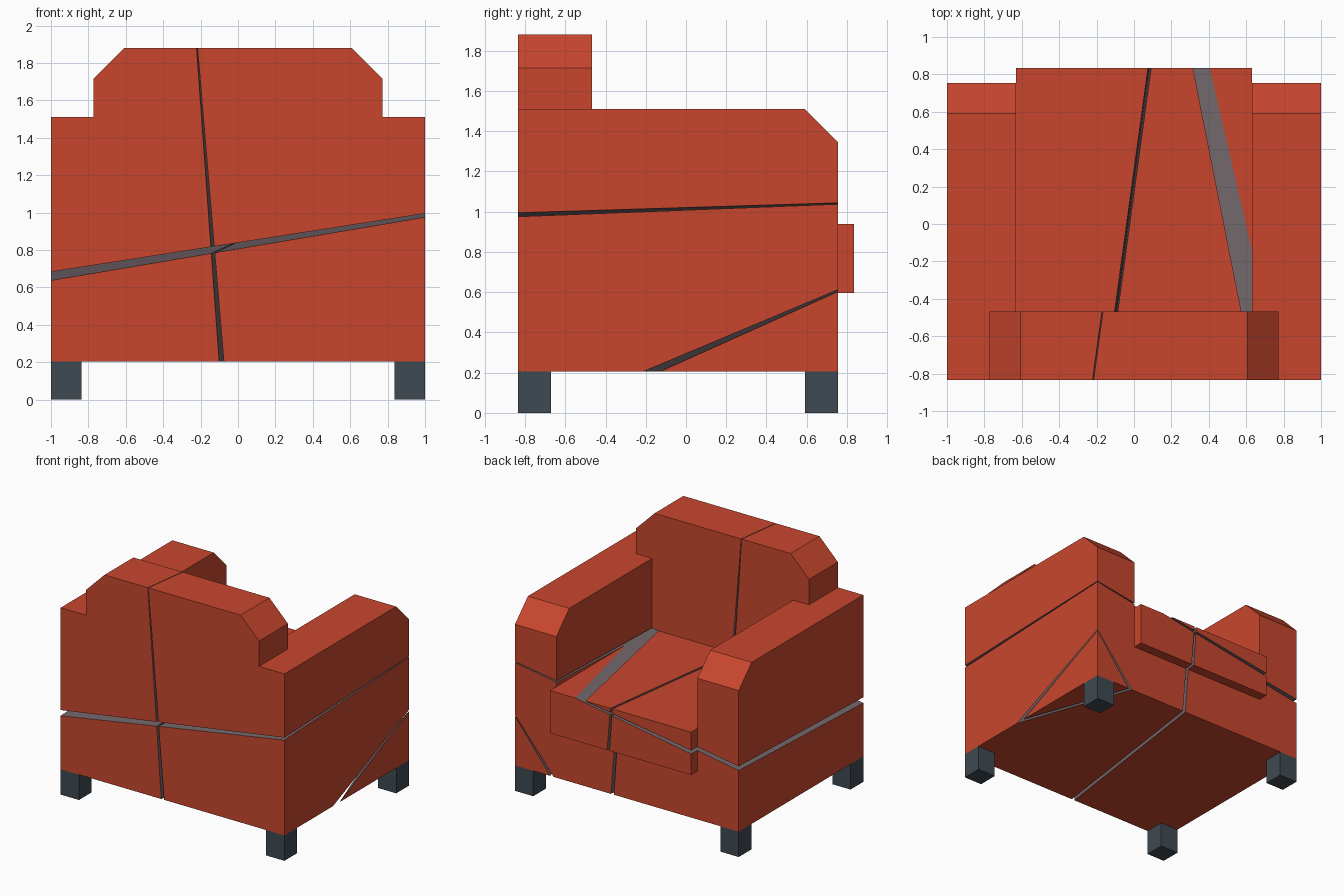
import bpy, bmesh
from mathutils import Vector

if "Cube" in bpy.data.objects:
    bpy.data.objects.remove(bpy.data.objects["Cube"])


def material(name, rgb):
    m = bpy.data.materials.new(name)
    m.diffuse_color = (*rgb, 1)
    m.use_nodes = True
    m.node_tree.nodes["Principled BSDF"].inputs["Base Color"].default_value = m.diffuse_color
    return m


RED = material("red fabric", (0.58, 0.062, 0.027))
GREY = material("grey stuffing", (0.175, 0.14, 0.155))
SLATE = material("slate legs", (0.05, 0.068, 0.085))

X, BACK, FRONT, BOTTOM, ARM_TOP = 1.0, -0.835, 0.755, 0.205, 1.51
INNER, REST, SEAT_Z, CHAMFER = 0.63, -0.467, 0.94, 0.165


def prism(name, profile, axis, lo, hi, mat):
    """Extrude a 2D profile along x (profile in y,z) or y (profile in x,z)."""
    bm = bmesh.new()
    place = (lambda p: (lo, p[0], p[1])) if axis == "x" else (lambda p: (p[0], lo, p[1]))
    face = bm.faces.new([bm.verts.new(place(p)) for p in profile])
    out = bmesh.ops.extrude_face_region(bm, geom=[face])["geom"]
    step = Vector((hi - lo, 0, 0)) if axis == "x" else Vector((0, hi - lo, 0))
    bmesh.ops.translate(bm, vec=step, verts=[v for v in out if isinstance(v, bmesh.types.BMVert)])
    bmesh.ops.recalc_face_normals(bm, faces=bm.faces)
    return finish(name, bm, [mat])


def finish(name, bm, mats):
    me = bpy.data.meshes.new(name)
    bm.to_mesh(me)
    bm.free()
    for m in mats:
        me.materials.append(m)
    ob = bpy.data.objects.new(name, me)
    bpy.context.collection.objects.link(ob)
    return ob


def box(name, x0, x1, y0, y1, z0, z1, mat):
    return prism(name, [(y0, z0), (y1, z0), (y1, z1), (y0, z1)], "x", x0, x1, mat)


# whole body: arm profile block, hollowed above the seat
body = prism("body", [(BACK, BOTTOM), (FRONT, BOTTOM), (FRONT, ARM_TOP - CHAMFER),
                      (FRONT - CHAMFER, ARM_TOP), (BACK, ARM_TOP)], "x", -X, X, RED)
opening = box("seat_opening", -INNER, INNER, REST, 1.2, SEAT_Z, 2.2, RED)
# seat cushion lip and chamfered headrest
cushion = box("cushion", -INNER, INNER, 0.3, 0.835, 0.595, SEAT_Z, RED)
W, T = 0.773, 1.88
headrest = prism("headrest", [(-W, 1.3), (W, 1.3), (W, T - CHAMFER), (W - CHAMFER, T),
                              (CHAMFER - W, T), (-W, T - CHAMFER)], "y", BACK, REST, RED)
helpers = [body, opening, cushion, headrest]
for tool, op in ((opening, "DIFFERENCE"), (cushion, "UNION"), (headrest, "UNION")):
    mod = body.modifiers.new(op, "BOOLEAN")
    mod.object, mod.operation, mod.solver = tool, op, "EXACT"
bpy.context.view_layer.update()
whole = bpy.data.meshes.new_from_object(body.evaluated_get(bpy.context.evaluated_depsgraph_get()))
for ob in helpers:
    bpy.data.objects.remove(ob)


# crack planes: (normal, offset); the kept side is normal . p < offset
def flip(plane):
    return tuple(-c for c in plane[0]), -plane[1]


def corner_plane(u, v, w):
    """Plane crossing the three edges of the bottom corner at these distances."""
    n = (-1 / u, -1 / v, 1 / w)
    return n, 1 + Vector(n).dot((X, FRONT, BOTTOM))


LEFT = ((1, -0.137, 0.072), 0.028)
RIGHT = flip(((1, -0.137, 0.084), 0.056))
LOWER = ((-0.169, -0.039, 1), 0.839)
UPPER = flip(((-0.156, -0.031, 1), 0.865))
CHIP = corner_plane(0.315, 0.885, 0.398)
NOT_CHIP = flip(corner_plane(0.345, 0.97, 0.408))


def shard(name, *planes):
    """Copy of the body cut down by planes, with grey cut faces."""
    bm = bmesh.new()
    bm.from_mesh(whole)
    for f in bm.faces:
        f.material_index = 0
        f.smooth = False
    bmesh.ops.triangulate(bm, faces=bm.faces)
    for normal, d in planes:
        n = Vector(normal)
        cut = bmesh.ops.bisect_plane(bm, geom=bm.verts[:] + bm.edges[:] + bm.faces[:], dist=1e-5,
                                     plane_co=n * (d / n.length_squared), plane_no=n,
                                     clear_outer=True)["geom_cut"]
        edges = [e for e in cut if isinstance(e, bmesh.types.BMEdge) and e.is_boundary]
        caps = bmesh.ops.holes_fill(bm, edges=edges, sides=0)["faces"]
        for f in caps:
            f.material_index = 1
        bmesh.ops.triangulate(bm, faces=caps)
    bmesh.ops.dissolve_limit(bm, angle_limit=0.01, verts=bm.verts, edges=bm.edges,
                             delimit={"MATERIAL"})
    bmesh.ops.recalc_face_normals(bm, faces=bm.faces)
    return finish(name, bm, [RED, GREY])


# the broken pieces
shard("upper_left_piece", UPPER, LEFT)
shard("upper_right_piece", UPPER, RIGHT)
shard("lower_left_piece", LOWER, LEFT)
shard("lower_right_piece", LOWER, RIGHT, NOT_CHIP)
shard("corner_chip", CHIP)

# four square legs at the corners
L = 0.163
for sx, side in ((-1, "left"), (1, "right")):
    for y0, end in ((BACK, "back"), (FRONT - L, "front")):
        x0, x1 = sorted((sx * X, sx * (X - L)))
        box(f"{end}_{side}_leg", x0, x1, y0, y0 + L, 0, BOTTOM, SLATE)
